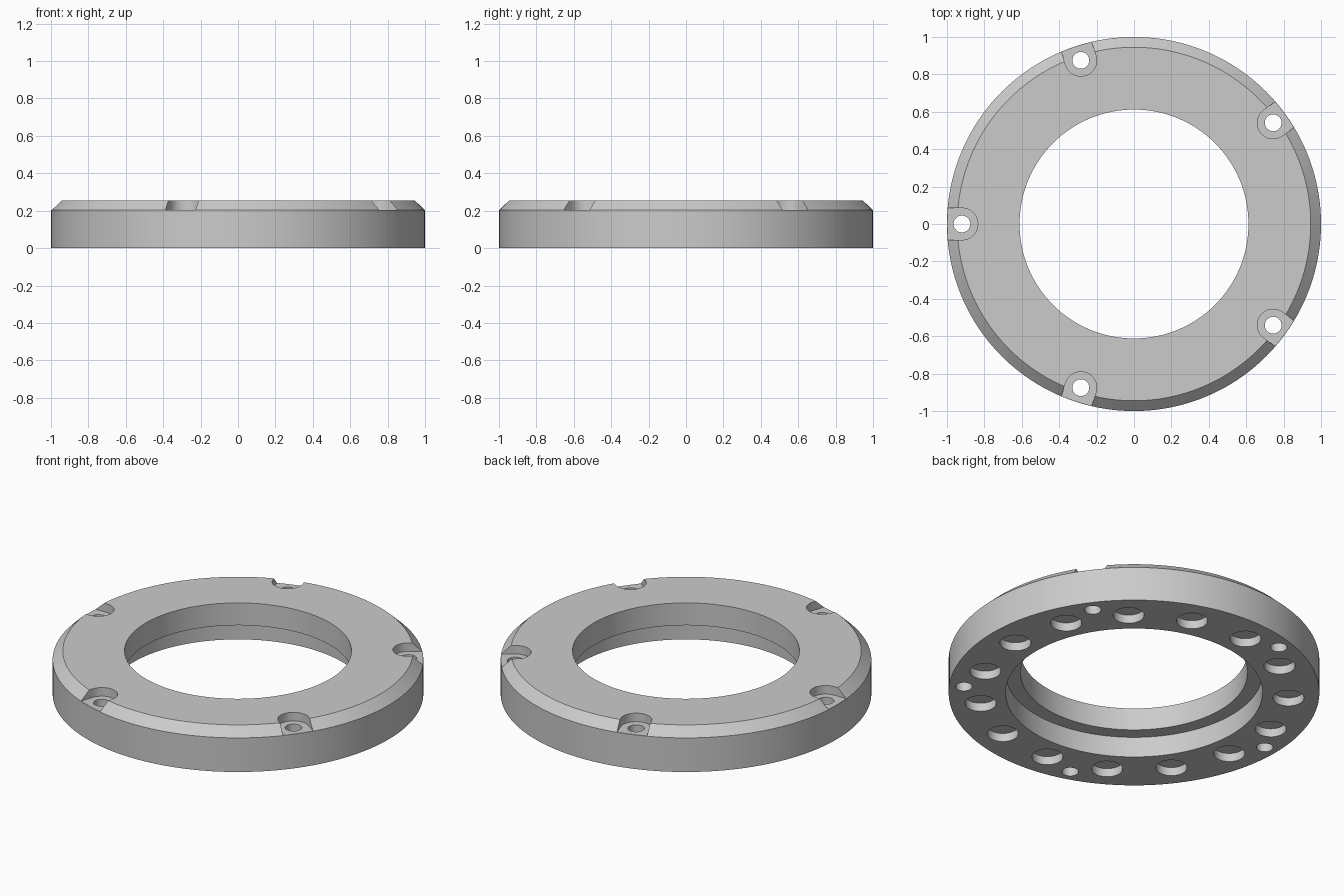
import bpy, bmesh
from math import cos, sin, pi, radians
from mathutils import Matrix, Vector

if "Cube" in bpy.data.objects:
    bpy.data.objects.remove(bpy.data.objects["Cube"], do_unlink=True)

SEGMENTS = 160
HEIGHT, SHOULDER = 0.255, 0.203
SCREW_RADIUS = 0.92
SCREW_ANGLES = [radians(36 + 72 * i) for i in range(5)]
MAGNET_ANGLES = [radians(24 * i) for i in range(15)]

grey = bpy.data.materials.new("plain grey")
grey.use_nodes = True
grey.diffuse_color = (0.6, 0.6, 0.6, 1)
grey.node_tree.nodes["Principled BSDF"].inputs["Base Color"].default_value = (0.6, 0.6, 0.6, 1)


def finish(bm, name):
    bmesh.ops.recalc_face_normals(bm, faces=bm.faces)
    mesh = bpy.data.meshes.new(name)
    bm.to_mesh(mesh)
    bm.free()
    mesh.materials.append(grey)
    obj = bpy.data.objects.new(name, mesh)
    bpy.context.collection.objects.link(obj)
    return obj


def lathe(name, profile):
    """Spin a closed (radius, z) profile around the z axis."""
    bm = bmesh.new()
    loops = []
    for s in range(SEGMENTS):
        a = 2 * pi * s / SEGMENTS
        loops.append([bm.verts.new((r * cos(a), r * sin(a), z)) for r, z in profile])
    n = len(profile)
    for s in range(SEGMENTS):
        here, there = loops[s], loops[(s + 1) % SEGMENTS]
        for i in range(n):
            j = (i + 1) % n
            bm.faces.new((here[i], there[i], there[j], here[j]))
    return finish(bm, name)


def prisms(name, outline, z0, z1, angles):
    """Repeat an upright prism around the z axis."""
    bm = bmesh.new()
    for a in angles:
        turn = Matrix.Rotation(a, 3, 'Z')
        low = [bm.verts.new(turn @ Vector((x, y, z0))) for x, y in outline]
        high = [bm.verts.new(turn @ Vector((x, y, z1))) for x, y in outline]
        bm.faces.new(low)
        bm.faces.new(high)
        for i in range(len(low)):
            j = (i + 1) % len(low)
            bm.faces.new((low[i], low[j], high[j], high[i]))
    return finish(bm, name)


def arc(centre, radius, start, end, steps):
    angles = [start + (end - start) * i / steps for i in range(steps + 1)]
    return [(centre + radius * cos(a), radius * sin(a)) for a in angles]


def cut(target, cutter):
    cutter.hide_render = True
    mod = target.modifiers.new(cutter.name, 'BOOLEAN')
    mod.operation = 'DIFFERENCE'
    mod.solver = 'EXACT'
    mod.object = cutter
    bpy.context.view_layer.objects.active = target
    bpy.ops.object.modifier_apply(modifier=mod.name)
    bpy.data.objects.remove(cutter, do_unlink=True)


# Chamfered ring with a stepped bore, wider underneath
ring = lathe("mounting_ring", [
    (0.612, 0.122), (0.612, HEIGHT), (0.945, HEIGHT), (1, SHOULDER),
    (1, 0), (0.693, 0), (0.693, 0.122)])

# Rounded screw pockets, open towards the rim
pocket = arc(SCREW_RADIUS, 0.085, pi / 2, 3 * pi / 2, 24) + [(1.1, -0.085), (1.1, 0.085)]
cut(ring, prisms("screw_pockets", pocket, SHOULDER + 0.001, 0.4, SCREW_ANGLES))

# Screw holes right through
hole = arc(SCREW_RADIUS, 0.045, 0, 2 * pi, 32)[:-1]
cut(ring, prisms("screw_holes", hole, -0.1, 0.4, SCREW_ANGLES))

# Shallow round recesses in the underside
recess = arc(0.835, 0.084, 0, 2 * pi, 40)[:-1]
cut(ring, prisms("underside_recesses", recess, -0.1, 0.05, MAGNET_ANGLES))

# Smooth walls with crisp edges
bpy.ops.object.select_all(action='DESELECT')
ring.select_set(True)
bpy.context.view_layer.objects.active = ring
bpy.ops.object.shade_smooth_by_angle(angle=radians(30))
